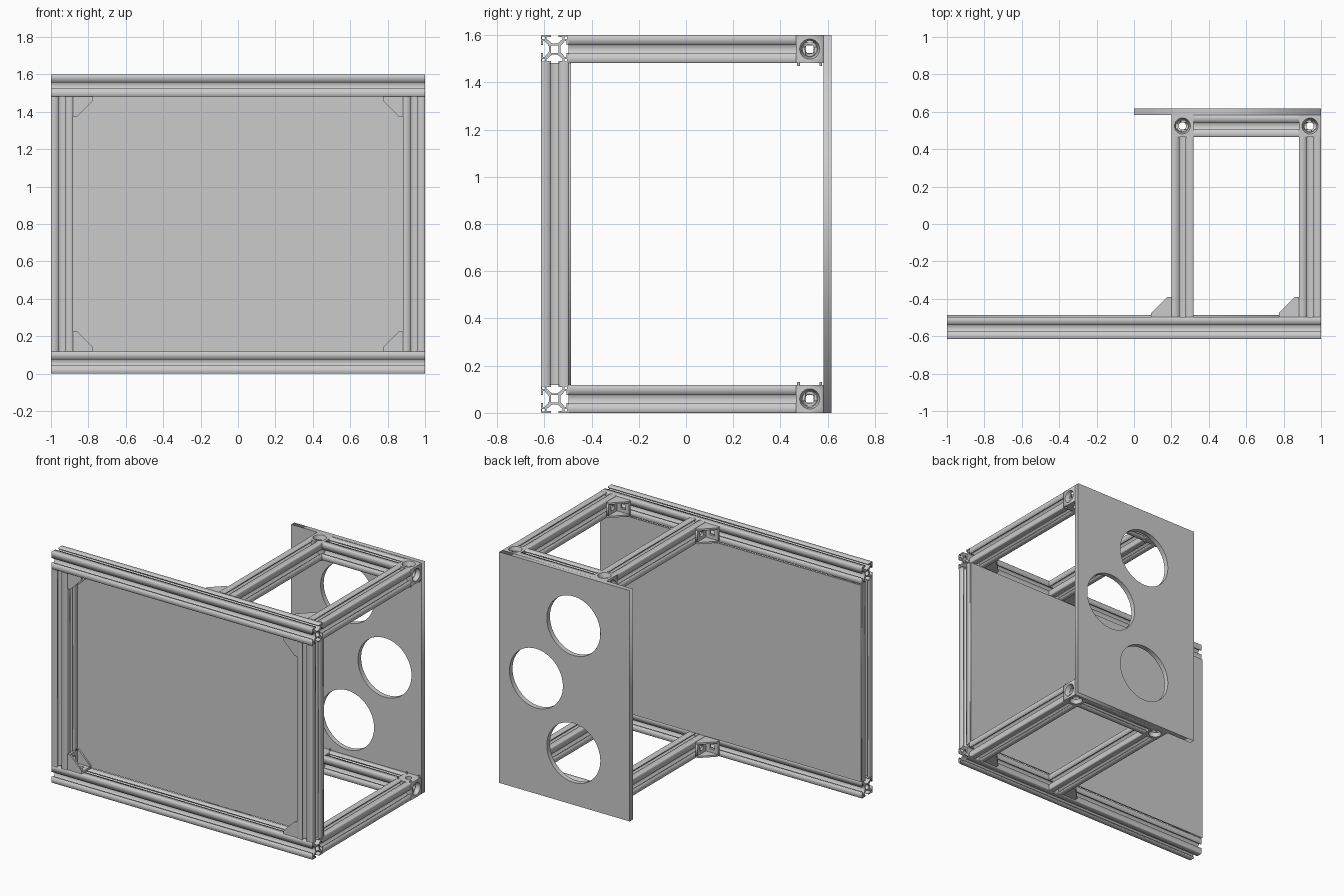
import bpy, bmesh, math
from mathutils import Matrix, Vector

if "Cube" in bpy.data.objects:
    bpy.data.objects.remove(bpy.data.objects["Cube"])

H = 0.059            # half the rail width
W = 2 * H
YF, YB = -0.556, 0.524   # centre lines of front rails and rear corner blocks
ZS = (H, 1.6 - H)
XS = (0.2 + H, 1 - H)
X, Y, Z = Vector((1, 0, 0)), Vector((0, 1, 0)), Vector((0, 0, 1))


def frame(o, a, b, c):
    """Matrix with origin o and axes a, b, c."""
    m = Matrix((a, b, c)).transposed().to_4x4()
    m.translation = o
    return m


def prism(loops, length, matrix):
    """Mesh of a 2D outline with holes, extruded evenly about its plane."""
    cu = bpy.data.curves.new("outline", 'CURVE')
    cu.dimensions, cu.fill_mode, cu.extrude = '2D', 'BOTH', length / 2
    for pts in loops:
        s = cu.splines.new('POLY')
        s.points.add(len(pts) - 1)
        for p, (x, y) in zip(s.points, pts):
            p.co = (x, y, 0, 1)
        s.use_cyclic_u = True
    ob = bpy.data.objects.new("outline", cu)
    bpy.context.scene.collection.objects.link(ob)
    deps = bpy.context.evaluated_depsgraph_get()
    me = bpy.data.meshes.new_from_object(ob.evaluated_get(deps))
    bpy.data.objects.remove(ob)
    me.transform(matrix)
    return me


def add(name, *meshes):
    """Weld the meshes into one named object."""
    bm = bmesh.new()
    for me in meshes:
        bm.from_mesh(me)
    bmesh.ops.remove_doubles(bm, verts=bm.verts, dist=1e-5)
    bmesh.ops.recalc_face_normals(bm, faces=bm.faces)
    out = bpy.data.meshes.new(name)
    bm.to_mesh(out)
    bm.free()
    ob = bpy.data.objects.new(name, out)
    bpy.context.scene.collection.objects.link(ob)
    return ob


def rect(x0, x1, y0, y1):
    return [(x0, y0), (x1, y0), (x1, y1), (x0, y1)]


def circle(cx, cy, r, n=48):
    return [(cx + r * math.cos(i * math.tau / n), cy + r * math.sin(i * math.tau / n)) for i in range(n)]


# Slotted rail cross-section: half a quadrant, mirrored and turned four times
half = [(0.012, 0.024), (0.034, 0.043), (0.034, 0.050), (0.0165, 0.050), (0.0165, H), (H - 0.003, H)]
quad = half + [(y, x) for x, y in reversed(half)]
outer, hollows = [], [rect(-0.016, 0.016, -0.016, 0.016)]
for k in range(4):
    c, s = round(math.cos(-k * math.pi / 2)), round(math.sin(-k * math.pi / 2))
    turn = lambda pts: [(c * x - s * y, s * x + c * y) for x, y in pts]
    outer += turn(quad)
    hollows.append(turn(rect(0.042, 0.053, 0.042, 0.053)))
PROFILE = [outer] + hollows
AXES = {'X': (Y, Z, X), 'Y': (Z, X, Y), 'Z': (X, Y, Z)}


def rail(name, centre, axis, length):
    add(name, prism(PROFILE, length, frame(Vector(centre), *AXES[axis])))


def bracket(name, corner, u, v):
    """Gusseted angle bracket with legs along u and v."""
    w, o, L, t = u.cross(v), Vector(corner), 0.108, 0.014
    gusset = [(0, 0), (L, 0), (L, 0.022), (0.022, L), (0, L)]
    plate = [rect(0, L, -0.05, 0.05), rect(0.045, 0.08, -0.017, 0.017)]
    parts = [prism([gusset], 0.012, frame(o + w * d, u, v, w)) for d in (-0.046, 0.046)]
    parts.append(prism(plate, t, frame(o + v * t / 2, u, -w, v)))
    parts.append(prism(plate, t, frame(o + u * t / 2, v, w, u)))
    add(name, *parts)


def cylinder(centre, axis, depth, r1, r2):
    """Cone frustum whose r2 end points along axis."""
    bm = bmesh.new()
    m = Matrix.Translation(centre) @ Z.rotation_difference(axis).to_matrix().to_4x4()
    bmesh.ops.create_cone(bm, cap_ends=True, segments=32, radius1=r1, radius2=r2, depth=depth, matrix=m)
    me = bpy.data.meshes.new("cylinder")
    bm.to_mesh(me)
    bm.free()
    return me


def corner_block(name, centre, out_x, out_z):
    """Cube joint with countersunk bores and locating pins."""
    o = Vector(centre)
    block = add(name, prism([rect(-H, H, -H, H)], W, Matrix.Translation(o)))
    cuts = []
    for d in (X * out_x, Z * out_z):
        cuts += [cylinder(o + d * (H - 0.014), d, 0.03, 0.034, 0.043),
                 cylinder(o + d * (H - 0.03), d, 0.04, 0.03, 0.03),
                 cylinder(o, d, 0.3, 0.02, 0.02)]
    for me in cuts:
        cutter = add("cutter", me)
        cutter.hide_render = True
        mod = block.modifiers.new("bore", 'BOOLEAN')
        mod.operation, mod.solver, mod.object = 'DIFFERENCE', 'EXACT', cutter
        deps = bpy.context.evaluated_depsgraph_get()
        block.data = bpy.data.meshes.new_from_object(block.evaluated_get(deps))
        block.modifiers.clear()
        bpy.data.objects.remove(cutter)
    pins = [cylinder(o + Vector((a * 0.047, b * 0.047, -out_z * (H + 0.005))), Z, 0.014, 0.006, 0.006)
            for a in (-1, 1) for b in (-1, 1)]
    add(name + "_pins", *pins)


# Front frame, infill panel and its brackets
for z, lab in zip(ZS, ("bottom", "top")):
    rail("front_rail_" + lab, (0, YF, z), 'X', 2)
for sx, side in ((-1, "left"), (1, "right")):
    rail("front_post_" + side, (sx * (1 - H), YF, 0.8), 'Z', 1.6 - 2 * W)
    for sz, z in ((1, W), (-1, 1.6 - W)):
        bracket("frame_bracket_" + side, (sx * (1 - W), YF, z), X * -sx, Z * sz)
add("front_panel", prism([rect(-1, 1, W, 1.6 - W)], 0.01, frame(Vector((0, -0.492, 0)), X, Z, -Y)))

# Depth rails with brackets, corner blocks and rear cross rails, bottom and top
y0, y1 = YF + H, YB - H
for z, sz, lab in ((ZS[0], -1, "bottom"), (ZS[1], 1, "top")):
    for x, sx, side in ((XS[0], -1, "left"), (XS[1], 1, "right")):
        rail(f"depth_rail_{lab}_{side}", (x, (y0 + y1) / 2, z), 'Y', y1 - y0)
        bracket(f"depth_bracket_{lab}_{side}", (x - H, y0, z), -X, Y)
        corner_block(f"corner_block_{lab}_{side}", (x, YB, z), sx, sz)
    rail("rear_rail_" + lab, (sum(XS) / 2, YB, z), 'X', XS[1] - XS[0] - W)

# Rear panel with three round openings
openings = [circle(x, z, 0.205, 64) for x, z in ((0.43, 1.24), (0.717, 0.8), (0.43, 0.36))]
add("rear_panel", prism([rect(0, 1, 0, 1.6)] + openings, 0.034, frame(Vector((0, 0.6, 0)), X, Z, -Y)))
